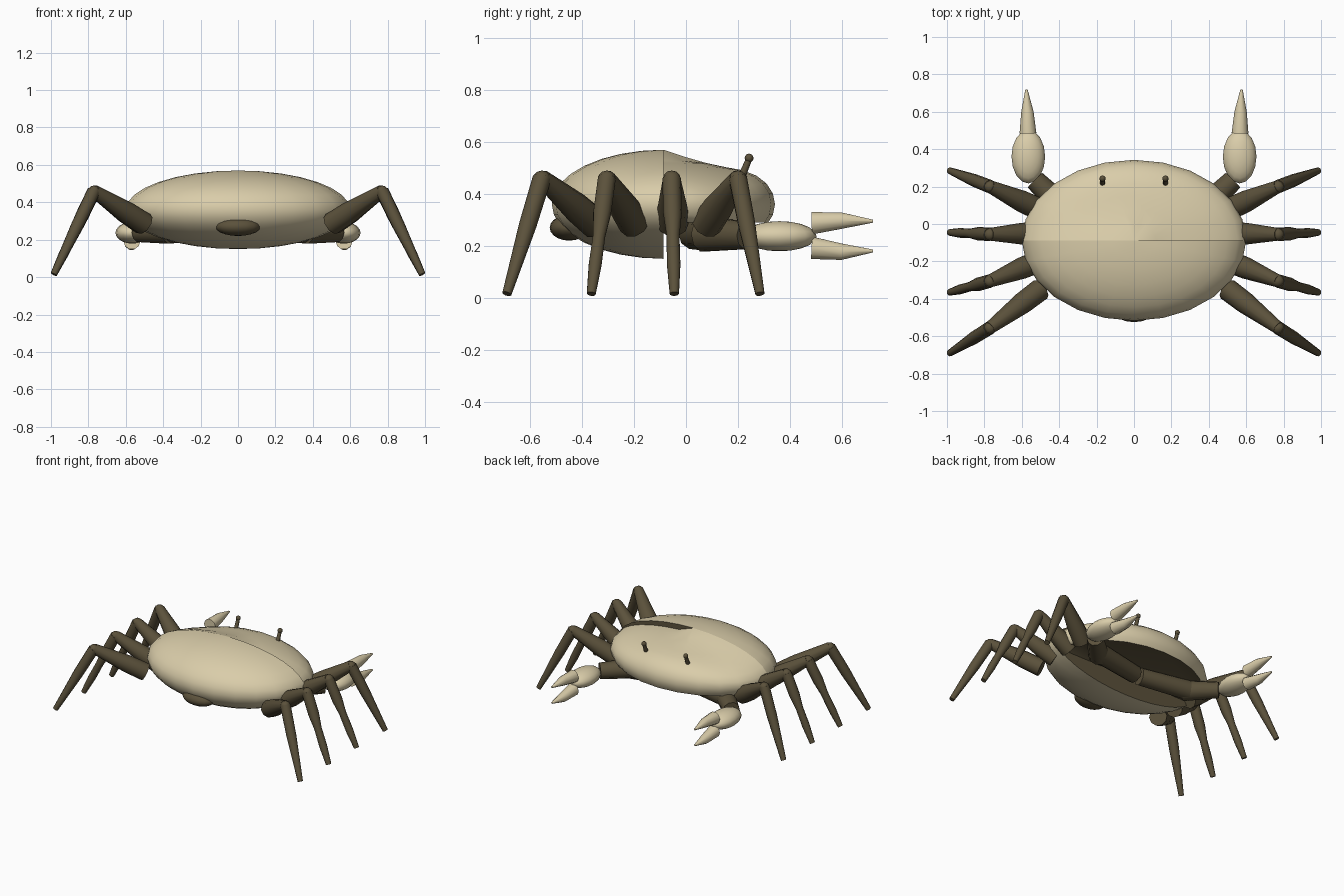
import bpy, bmesh, math
from mathutils import Vector, Matrix

if "Cube" in bpy.data.objects:
    bpy.data.objects.remove(bpy.data.objects["Cube"])


def material(name, rgb):
    m = bpy.data.materials.new(name)
    m.diffuse_color = (*rgb, 1)
    m.use_nodes = True
    m.node_tree.nodes["Principled BSDF"].inputs["Base Color"].default_value = m.diffuse_color
    return m


TAN = material("pale_shell", (0.70, 0.61, 0.40))
BROWN = material("dark_brown", (0.105, 0.083, 0.044))


def finish(bm, name, mats, angle=50):
    bmesh.ops.recalc_face_normals(bm, faces=bm.faces)
    me = bpy.data.meshes.new(name)
    bm.to_mesh(me)
    bm.free()
    for m in mats:
        me.materials.append(m)
    ob = bpy.data.objects.new(name, me)
    bpy.context.collection.objects.link(ob)
    bpy.ops.object.select_all(action='DESELECT')
    ob.select_set(True)
    bpy.context.view_layer.objects.active = ob
    bpy.ops.object.shade_smooth_by_angle(angle=math.radians(angle))
    return ob


def ellipsoid(name, centre, radii, mat, segs=16, rings=10):
    bm = bmesh.new()
    bmesh.ops.create_uvsphere(bm, u_segments=segs, v_segments=rings, radius=1)
    bmesh.ops.transform(bm, verts=bm.verts,
                        matrix=Matrix.Translation(centre) @ Matrix.Diagonal((*radii, 1)))
    return finish(bm, name, [mat])


def limb(name, rings, mat, sides=10):
    """Capped tube through (point, radius) rings."""
    bm = bmesh.new()
    pts = [Vector(p) for p, r in rings]
    axis = (pts[-1] - pts[0]).normalized()
    q = axis.to_track_quat('Z', 'Y')
    loops = []
    for p, (_, r) in zip(pts, rings):
        loops.append([bm.verts.new(p + q @ Vector((r * math.cos(a), r * math.sin(a), 0)))
                      for a in (math.tau * i / sides for i in range(sides))])
    for a, b in zip(loops, loops[1:]):
        for i in range(sides):
            j = (i + 1) % sides
            bm.faces.new((a[i], a[j], b[j], b[i]))
    bm.faces.new(loops[0])
    bm.faces.new(loops[-1])
    return finish(bm, name, [mat])


def cut_and_cap(bm, co, no):
    """Remove the side the normal points to and close the hole in brown."""
    res = bmesh.ops.bisect_plane(bm, geom=bm.verts[:] + bm.edges[:] + bm.faces[:],
                                 plane_co=co, plane_no=no, clear_outer=True, dist=1e-5)
    edges = [e for e in res['geom_cut'] if isinstance(e, bmesh.types.BMEdge)]
    for f in bmesh.ops.holes_fill(bm, edges=edges, sides=0)['faces']:
        f.material_index = 1


# Shell: full rear half, front half with hollow underside and lowered top
CENTRE = Vector((0, -0.087, 0.36))
for part, sign in (("rear_shell", 1), ("front_shell", -1)):
    bm = bmesh.new()
    bmesh.ops.create_uvsphere(bm, u_segments=24, v_segments=16, radius=1)
    cut_and_cap(bm, (0, 0, 0), (0, sign, 0))
    if sign < 0:
        cut_and_cap(bm, (0, 0, -0.33), (0, 0, -1))
    for v in bm.verts:
        x, y, z = v.co
        z *= 0.21
        y *= 0.43
        if sign < 0 and z > 0:
            ramp = 1 if x > 0.03 else min(1, max(0, y) / 0.13)
            fade = min(1, max(0, (0.40 - y) / 0.15))
            z *= 1 - 0.18 * ramp * fade
        v.co = CENTRE + Vector((x * 0.6, y, z))
    finish(bm, part, [TAN, BROWN])

# Tail flap at the rear
ellipsoid("tail_flap", (0, -0.45, 0.27), (0.12, 0.075, 0.05), BROWN)

# Walking legs: root, knee and foot positions, and whether the shin bulges
LEGS = [
    ((0.51, 0.08, 0.285), (0.77, 0.20, 0.46), (0.985, 0.285, 0.015), False),
    ((0.51, -0.05, 0.285), (0.77, -0.055, 0.46), (0.985, -0.045, 0.015), True),
    ((0.51, -0.20, 0.285), (0.77, -0.305, 0.46), (0.985, -0.365, 0.015), True),
    ((0.50, -0.35, 0.285), (0.77, -0.555, 0.46), (0.985, -0.69, 0.015), False),
]

for s, side in ((1, "right"), (-1, "left")):
    def P(x, y, z):
        return Vector((x * s, y, z))

    for n, (root, knee, foot, bulge) in enumerate(LEGS, 1):
        a, k, f = P(*root), P(*knee), P(*foot)
        limb(f"{side}_thigh_{n}", [(a, 0.06), (a.lerp(k, 0.35), 0.058), (k, 0.034)], BROWN)
        ellipsoid(f"{side}_knee_{n}", k, (0.034, 0.034, 0.03), BROWN, 10, 6)
        if bulge:
            shin = [(k, 0.036), (k.lerp(f, 0.3), 0.036), (k.lerp(f, 0.5), 0.025),
                    (k.lerp(f, 0.75), 0.026), (f, 0.018)]
        else:
            shin = [(k, 0.036), (k.lerp(f, 0.4), 0.034), (f, 0.018)]
        limb(f"{side}_shin_{n}", shin, BROWN)

    # Claw arm, running outward below the hollow front
    limb(f"{side}_upper_arm", [(P(0.02, 0.03, 0.245), 0.06), (P(0.40, 0.10, 0.245), 0.068)], BROWN)
    limb(f"{side}_forearm", [(P(0.36, 0.07, 0.245), 0.07), (P(0.53, 0.235, 0.24), 0.055)], BROWN)

    # Claw palm and the two fingers
    ellipsoid(f"{side}_palm", P(0.565, 0.36, 0.237), (0.09, 0.143, 0.058), TAN)
    limb(f"{side}_upper_finger", [(P(0.567, 0.485, 0.287), 0.045), (P(0.57, 0.60, 0.297), 0.033),
                                  (P(0.575, 0.72, 0.295), 0.006)], TAN)
    limb(f"{side}_lower_finger", [(P(0.567, 0.485, 0.192), 0.045), (P(0.57, 0.60, 0.177), 0.033),
                                  (P(0.575, 0.72, 0.18), 0.006)], TAN)

    # Eye stalk and eye
    limb(f"{side}_eye_stalk", [(P(0.168, 0.20, 0.43), 0.016), (P(0.168, 0.243, 0.535), 0.012)], BROWN, 8)
    ellipsoid(f"{side}_eye", P(0.168, 0.243, 0.538), (0.017, 0.017, 0.017), BROWN, 10, 8)
